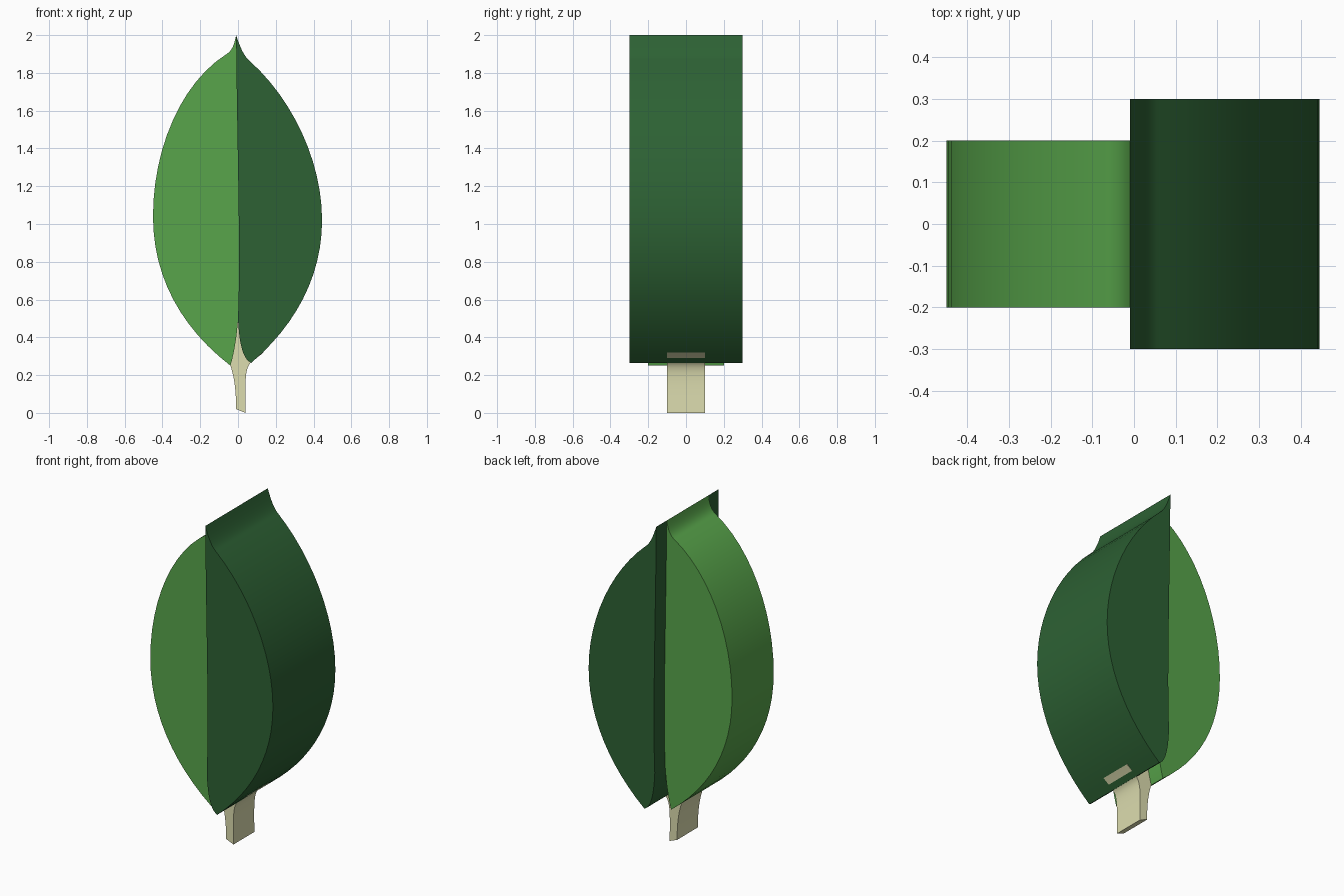
import bpy, bmesh, math
from mathutils import Vector
from mathutils.geometry import interpolate_bezier

if "Cube" in bpy.data.objects:
    bpy.data.objects.remove(bpy.data.objects["Cube"])

STEPS = 12


def prism(name, segments, half_depth, color):
    """Closed chain of line ends (x, z) / bezier (h1, h2, end), extruded along y."""
    pts = [Vector(segments[0] + (0,))]
    for seg in segments[1:]:
        if isinstance(seg[0], tuple):
            h1, h2, end = (Vector(p + (0,)) for p in seg)
            pts += interpolate_bezier(pts[-1], h1, h2, end, STEPS + 1)[1:]
        else:
            pts.append(Vector(seg + (0,)))
    if (pts[0] - pts[-1]).length < 1e-5:
        pts.pop()

    bm = bmesh.new()
    face = bm.faces.new([bm.verts.new((p.x, -half_depth, p.y)) for p in pts])
    res = bmesh.ops.extrude_face_region(bm, geom=[face], use_keep_orig=True)
    moved = [g for g in res["geom"] if isinstance(g, bmesh.types.BMVert)]
    bmesh.ops.translate(bm, verts=moved, vec=(0, 2 * half_depth, 0))
    bmesh.ops.recalc_face_normals(bm, faces=bm.faces)
    mesh = bpy.data.meshes.new(name)
    bm.to_mesh(mesh)
    bm.free()

    obj = bpy.data.objects.new(name, mesh)
    bpy.context.collection.objects.link(obj)
    mat = bpy.data.materials.new(name + "_color")
    mat.diffuse_color = (*color, 1)
    mat.use_nodes = True
    mat.node_tree.nodes["Principled BSDF"].inputs["Base Color"].default_value = mat.diffuse_color
    mesh.materials.append(mat)
    bpy.ops.object.select_all(action="DESELECT")
    obj.select_set(True)
    bpy.context.view_layer.objects.active = obj
    bpy.ops.object.shade_smooth_by_angle(angle=math.radians(30))
    return obj


# Light left half of the leaf
prism("light_leaf_half", [
    (-0.01, 2.0),
    ((-0.02, 1.95), (-0.03, 1.92), (-0.06, 1.90)),
    ((-0.30, 1.75), (-0.45, 1.40), (-0.45, 1.04)),
    ((-0.45, 0.72), (-0.30, 0.45), (-0.04, 0.25)),
    ((-0.02, 0.32), (-0.005, 0.41), (0.0, 0.50)),
    ((0.015, 0.85), (-0.005, 1.40), (-0.01, 2.0)),
], 0.2, (0.098, 0.376, 0.07))

# Dark, deeper right half of the leaf
prism("dark_leaf_half", [
    (-0.01, 2.0),
    ((0.01, 1.94), (0.03, 1.89), (0.06, 1.865)),
    ((0.29, 1.66), (0.445, 1.33), (0.445, 1.02)),
    ((0.445, 0.72), (0.30, 0.46), (0.07, 0.265)),
    ((0.02, 0.285), (0.005, 0.39), (0.0, 0.50)),
    ((0.015, 0.85), (-0.005, 1.40), (-0.01, 2.0)),
], 0.3, (0.026, 0.12, 0.034))

# Stem flaring into the base of the leaf
prism("stem", [
    (-0.01, 0.02),
    (0.04, 0.0),
    ((0.038, 0.17), (0.035, 0.24), (0.072, 0.27)),
    (0.135, 0.319),
    ((0.06, 0.34), (0.02, 0.42), (0.0, 0.51)),
    ((-0.005, 0.41), (-0.02, 0.32), (-0.04, 0.25)),
    ((-0.02, 0.19), (-0.01, 0.12), (-0.01, 0.02)),
], 0.1, (0.72, 0.72, 0.43))
